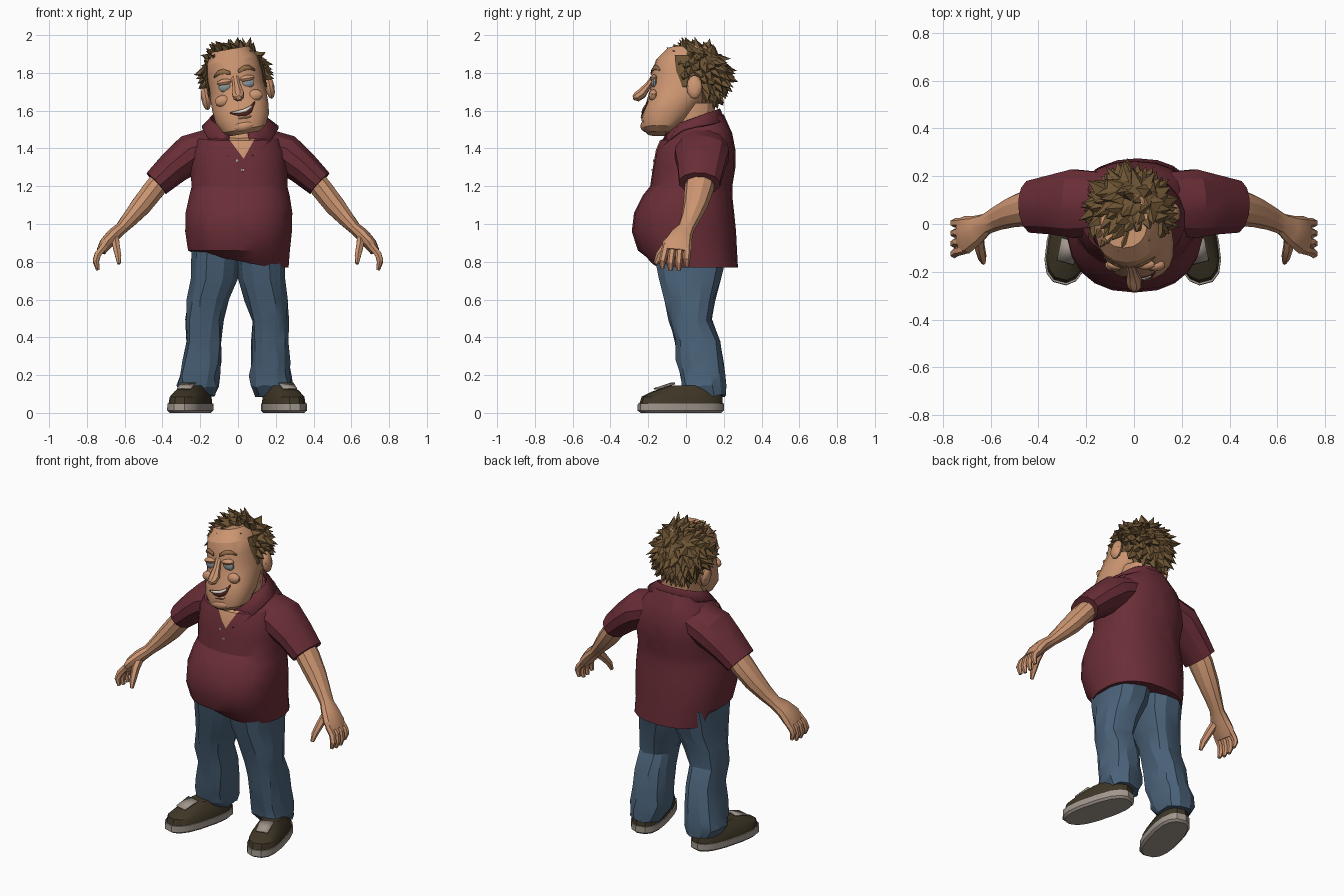
import bpy, bmesh, math, random
from mathutils import Matrix, Vector

if "Cube" in bpy.data.objects:
    bpy.data.objects.remove(bpy.data.objects["Cube"])

random.seed(4)


def material(name, rgb):
    m = bpy.data.materials.new(name)
    m.diffuse_color = (*rgb, 1)
    m.use_nodes = True
    m.node_tree.nodes["Principled BSDF"].inputs["Base Color"].default_value = m.diffuse_color
    return m


SKIN = material("skin", (0.60, 0.30, 0.165))
SHIRT = material("maroon", (0.145, 0.027, 0.038))
JEANS = material("denim", (0.07, 0.125, 0.195))
HAIR = material("hair_brown", (0.155, 0.09, 0.035))
BROW = material("brow_brown", (0.30, 0.15, 0.065))
SHOE = material("shoe_brown", (0.05, 0.038, 0.02))
SOLE = material("sole_grey", (0.36, 0.31, 0.27))
EYE = material("eye_grey", (0.27, 0.31, 0.32))
DARK = material("mouth_dark", (0.10, 0.02, 0.015))
WHITE = material("white", (0.72, 0.68, 0.60))

# The head tilts sideways about this pivot
PIVOT = Vector((0, 0, 1.69))
TILT = (Matrix.Translation(PIVOT) @ Matrix.Rotation(math.radians(-10), 4, 'Y')
        @ Matrix.Translation(-PIVOT))


def finish(name, bm, mats, angle=27, matrix=None):
    if matrix:
        bmesh.ops.transform(bm, matrix=matrix, verts=bm.verts)
    bmesh.ops.recalc_face_normals(bm, faces=bm.faces)
    me = bpy.data.meshes.new(name)
    bm.to_mesh(me)
    bm.free()
    for m in mats:
        me.materials.append(m)
    ob = bpy.data.objects.new(name, me)
    bpy.context.collection.objects.link(ob)
    bpy.ops.object.select_all(action='DESELECT')
    ob.select_set(True)
    bpy.context.view_layer.objects.active = ob
    bpy.ops.object.shade_smooth_by_angle(angle=math.radians(angle))
    return ob


def skin_rings(bm, rings, caps=True):
    vs = [[bm.verts.new(p) for p in r] for r in rings]
    n = len(vs[0])
    for a, b in zip(vs, vs[1:]):
        for i in range(n):
            j = (i + 1) % n
            bm.faces.new((a[i], a[j], b[j], b[i]))
    if caps:
        bm.faces.new(vs[0])
        bm.faces.new(vs[-1])


def sp(v, e):
    return math.copysign(abs(v) ** e, v)


def loft(rings, n=16, p=2.3):
    """Stack of rounded outlines: z, centre x, half width, front y, back y, tilt."""
    bm = bmesh.new()
    out = []
    for z, cx, w, f, b, tilt in rings:
        r = []
        for i in range(n):
            t = math.tau * (i + 0.5) / n
            y = (f + b) / 2 + (b - f) / 2 * sp(math.sin(t), 2 / p)
            r.append((cx + w * sp(math.cos(t), 2 / p), y, z + tilt * (y - 0.05)))
        out.append(r)
    skin_rings(bm, out)
    return bm


def front_y(rings, x, z, p=2.3):
    """Front surface of a loft at x, z."""
    for a, b in zip(rings, rings[1:]):
        if a[0] <= z <= b[0]:
            k = (z - a[0]) / (b[0] - a[0])
            _, cx, w, f, bk, _ = [u + (v - u) * k for u, v in zip(a, b)]
            q = max(0, 1 - abs((x - cx) / w) ** p) ** (1 / p)
            return (f + bk) / 2 - (bk - f) / 2 * q
    return 0


def tube(bm, path, n=8, ref=(0, 1, 0)):
    """Tube along points (x, y, z, radius across, radius along ref)."""
    pts = [Vector(p[:3]) for p in path]
    rings = []
    for i, p in enumerate(path):
        d = (pts[min(i + 1, len(pts) - 1)] - pts[max(i - 1, 0)]).normalized()
        v = (Vector(ref) - d * d.dot(Vector(ref))).normalized()
        u = d.cross(v)
        rings.append([pts[i] + u * p[3] * math.cos(math.tau * (k + .5) / n)
                      + v * p[4] * math.sin(math.tau * (k + .5) / n) for k in range(n)])
    skin_rings(bm, rings)


def ball(name, c, r, mat, matrix=TILT, seg=10):
    bm = bmesh.new()
    bmesh.ops.create_uvsphere(bm, u_segments=seg, v_segments=seg * 2 // 3, radius=1,
                              matrix=Matrix.Translation(c) @ Matrix.Diagonal((*r, 1)))
    return finish(name, bm, [mat], 35, matrix)


# Shirt body with a skin-coloured V opening
TORSO = [(0.77, .015, .255, -.18, .275, 0), (0.86, .005, .272, -.255, .27, 0),
         (0.96, .003, .285, -.287, .265, 0), (1.06, .005, .285, -.275, .255, 0),
         (1.15, .008, .268, -.23, .245, 0), (1.20, .008, .255, -.19, .245, 0),
         (1.30, .005, .262, -.175, .262, 0), (1.39, .003, .255, -.16, .262, 0),
         (1.46, 0, .225, -.14, .245, .1), (1.52, 0, .15, -.09, .20, .4)]
bm = loft(TORSO, 22)
for v in bm.verts:
    if v.co.z < 0.8 and v.co.y < 0.1:
        v.co.z += max(0, 0.035 - 0.2 * v.co.x)
tip, left, right = Vector((.03, 0, 1.345)), Vector((-.085, 0, 1.5)), Vector((.115, 0, 1.5))
normals = []
for end in (left, right):
    d = end - tip
    no = Vector((d.z, 0, -d.x)) * (1 if end is left else -1)
    normals.append(no)
    bmesh.ops.bisect_plane(bm, geom=bm.verts[:] + bm.edges[:] + bm.faces[:],
                           plane_co=tip, plane_no=no)
for f in bm.faces:
    c = f.calc_center_median()
    if c.y < 0 and c.z > 1.34 and all((c - tip).dot(no) > 0 for no in normals):
        f.material_index = 1
finish("shirt_body", bm, [SHIRT, SKIN])

# Collar folded outward, open at the front
bm = bmesh.new()
rows = []
for i in range(17):
    t = math.radians(-162 + 324 * i / 16)
    s, c = math.sin(t), math.cos(t)
    yt, yb = .04 + .14 * c, .02 + .19 * c
    zb = 1.515 + .03 * c - (.14 * c * c if c < 0 else 0)
    rows.append([bm.verts.new(q) for q in
                 ((.12 * s, yt, 1.50 + .3 * (yt - .05)),
                  (.145 * s, yt, 1.565 + .36 * (yt - .05)),
                  (.205 * s + .012, yb, zb))])
for a, b in zip(rows, rows[1:]):
    for k in range(2):
        bm.faces.new((a[k], b[k], b[k + 1], a[k + 1]))
ob = finish("collar", bm, [SHIRT])
ob.modifiers.new("thickness", 'SOLIDIFY').thickness = 0.012

# Shirt buttons
for k, (x, z) in enumerate(((-.005, 1.335), (.025, 1.285))):
    ball("button_%d" % k, (x, front_y(TORSO, x, z), z), (.008, .006, .008), WHITE, None, 6)

for s, side in ((-1, "left"), (1, "right")):
    flip = Matrix.Diagonal((s, 1, 1, 1))
    # Sleeves
    bm = bmesh.new()
    tube(bm, [(.12, .085, 1.42, .095, .135), (.25, .085, 1.37, .11, .148),
              (.34, .08, 1.30, .093, .128), (.432, .072, 1.215, .078, .112)], 12)
    finish("sleeve_" + side, bm, [SHIRT], 27, flip)
    # Arms with palm, fingers and thumb
    bm = bmesh.new()
    tube(bm, [(.39, .08, 1.25, .058, .075), (.44, .07, 1.19, .06, .078),
              (.51, .05, 1.10, .057, .065), (.57, .025, 1.03, .045, .052),
              (.62, 0, .975, .034, .045), (.66, -.025, .94, .038, .062),
              (.70, -.045, .895, .036, .08), (.725, -.05, .855, .026, .075)], 10)
    for k in range(4):
        y = -.105 + .037 * k
        e = -.125 + .043 * k
        L = (.01, 0, 0, .02)[k]
        tube(bm, [(.705, y, .885, .02, .021), (.742, (y + e) / 2, .84, .02, .02),
                  (.752, e, .795 + L, .018, .019), (.742, e, .755 + L, .010, .012)], 6)
    tube(bm, [(.65, -.05, .93, .022, .028), (.645, -.10, .885, .022, .026),
              (.635, -.14, .835, .019, .021), (.63, -.16, .79, .010, .012)], 6)
    finish("arm_" + side, bm, [SKIN], 27, flip)

    # Jeans legs with creased cloth
    o = .02 if s < 0 else 0
    legs = [(.09, .185 + o, .09, .02, .208, 0), (.14, .178 + 1.6 * o, .112, -.025, .21, 0),
            (.20, .172 + 1.6 * o, .112, -.03, .203, 0), (.27, .17 + o, .105, -.05, .195, 0),
            (.38, .168 + o / 2, .098, -.065, .178, 0), (.49, .168 + o / 2, .098, -.09, .135, 0),
            (.60, .148 + o / 2, .113, -.112, .152, 0), (.71, .125, .128, -.148, .19, 0),
            (.87, .115, .135, -.18, .23, 0)]
    bm = loft(legs, 12, 2.6)
    for v in bm.verts:
        if v.co.z < .65:
            v.co += Vector([random.uniform(-.008, .008) for _ in range(3)])
    finish("jeans_leg_" + side, bm, [JEANS], 22, flip)

    # Shoes turned outward: sole, upper and tongue
    place = (Matrix.Translation((s * (.235 + o / 2), 0, 0))
             @ Matrix.Rotation(math.radians(s * 15), 4, 'Z'))
    bm = loft([(0, 0, .088, -.245, .19, 0), (.012, 0, .1, -.262, .203, 0),
               (.05, 0, .1, -.26, .203, 0)], 16, 2.6)
    finish("shoe_sole_" + side, bm, [SOLE], 30, place)
    bm = loft([(.048, 0, .094, -.252, .198, 0), (.085, 0, .089, -.24, .195, 0),
               (.112, 0, .074, -.185, .185, 0), (.145, 0, .056, -.085, .17, 0)], 16, 2.6)
    finish("shoe_upper_" + side, bm, [SHOE], 30, place)
    bm = bmesh.new()
    bm.faces.new([bm.verts.new(q) for q in ((-.036, -.165, .123), (.036, -.165, .123),
                                            (.042, -.07, .152), (-.042, -.07, .152))])
    ob = finish("shoe_tongue_" + side, bm, [SOLE], 30, place)
    ob.modifiers.new("thickness", 'SOLIDIFY').thickness = 0.008

# Neck
finish("neck", loft([(1.38, 0, .115, -.13, .15, 0), (1.5, .005, .112, -.105, .15, 0),
                     (1.64, .005, .11, -.06, .15, 0)], 14), [SKIN])

# Head
HEAD = [(1.475, 0, .078, -.205, -.07, 0), (1.50, 0, .117, -.23, -.02, 0),
        (1.56, 0, .146, -.236, .03, 0), (1.62, 0, .152, -.218, .08, 0),
        (1.68, 0, .152, -.20, .13, 0), (1.74, 0, .146, -.183, .17, 0),
        (1.80, 0, .147, -.182, .18, 0), (1.87, 0, .138, -.16, .17, 0),
        (1.93, 0, .10, -.10, .13, 0)]
finish("head", loft(HEAD, 18), [SKIN], 27, TILT)

# Nose
bm = bmesh.new()
tube(bm, [(0, -.165, 1.79, .012, .02), (0, -.20, 1.735, .018, .022),
          (0, -.235, 1.69, .028, .034), (0, -.262, 1.672, .026, .03),
          (0, -.28, 1.668, .012, .014)], 8, (1, 0, 0))
finish("nose", bm, [SKIN], 27, TILT)


def plate(name, pts, mat, lift=.005):
    """Thin strip on the face from (x, top z, bottom z) points."""
    bm = bmesh.new()
    cols = [[bm.verts.new((x, front_y(HEAD, x, z) - lift, z)) for z in (a, b)]
            for x, a, b in pts]
    for a, b in zip(cols, cols[1:]):
        bm.faces.new((a[0], a[1], b[1], b[0]))
    ob = finish(name, bm, [mat], 30, TILT)
    ob.modifiers.new("thickness", 'SOLIDIFY').thickness = 0.004


# Smiling mouth and teeth
plate("mouth", [(-.06, 1.600, 1.594), (-.02, 1.602, 1.575), (.02, 1.606, 1.567),
                (.055, 1.617, 1.582), (.08, 1.637, 1.627)], DARK)
plate("teeth", [(-.045, 1.600, 1.593), (-.015, 1.601, 1.588), (.025, 1.606, 1.589),
                (.06, 1.619, 1.606)], WHITE, .009)
ball("lower_lip", (.012, -.226, 1.562), (.045, .014, .011), SKIN)
ball("chin", (0, -.212, 1.515), (.06, .03, .03), SKIN)

for s, side in ((-1, "left"), (1, "right")):
    # Eyes, lids, brows and cheeks
    x = s * .06
    y = front_y(HEAD, x, 1.74)
    ball("eye_" + side, (x, y + .006, 1.738), (.038, .018, .03), EYE)
    ball("eyelid_" + side, (x, y + .003, 1.762), (.043, .022, .018), SKIN)
    plate("brow_" + side, [(s * .022, 1.815, 1.797), (s * .055, 1.833, 1.806),
                           (s * .085, 1.828, 1.806), (s * .11, 1.804, 1.794)], BROW, .007)
    ball("cheek_" + side, (s * .085, front_y(HEAD, .085, 1.665) + .012, 1.665),
         (.045, .026, .032), SKIN)
    # Ears
    ball("ear_" + side, (s * .172, .045, 1.695), (.026, .042, .064), SKIN)
    # Sideburns
    bm = bmesh.new()
    tube(bm, [(s * .142, -.01, 1.87, .012, .05), (s * .148, -.015, 1.79, .014, .038),
              (s * .152, -.005, 1.70, .006, .012)], 6)
    finish("sideburn_" + side, bm, [HAIR], 20, TILT)

# Hair: rounded cap covered in pointed tufts
bm = bmesh.new()
centre, radii = Vector((0, .055, 1.79)), Vector((.167, .16, .168))
bmesh.ops.create_icosphere(bm, subdivisions=2, radius=1, matrix=Matrix.Translation(centre)
                           @ Matrix.Diagonal((*radii, 1)))
count = 210
for i in range(count):
    z = 1 - 2 * (i + .5) / count
    a = i * 2.39996
    d = Vector((math.cos(a) * math.sqrt(1 - z * z), math.sin(a) * math.sqrt(1 - z * z), z))
    p = centre + Vector(q * r for q, r in zip(d, radii))
    face = p.y < -.02 and p.z < 1.885
    ear = abs(p.x) > .10 and p.y < .09 and p.z < 1.77
    if face or ear or z < -.86 or (p.y < .07 and p.z < 1.72):
        continue
    u = d.orthogonal().normalized()
    w = d.cross(u)
    lean = Vector((-.5, -.7, 0)) if z > .6 else Vector((-.25 * d.y, .2 * d.x, -.75))
    aim = (d * .75 + lean + Vector([random.uniform(-.45, .45) for _ in range(3)])).normalized()
    size = random.uniform(.028, .042)
    top = p + aim * random.uniform(.04, .072)
    top.z = min(top.z, 1.985)
    spin = random.uniform(0, 6)
    base = [bm.verts.new(p - d * .014 + (u * math.cos(spin + k * math.tau / 4)
                                         + w * math.sin(spin + k * math.tau / 4)) * size)
            for k in range(4)]
    apex = bm.verts.new(top)
    for k in range(4):
        bm.faces.new((base[k], base[(k + 1) % 4], apex))
    bm.faces.new(base)
finish("hair", bm, [HAIR], 15, TILT)
